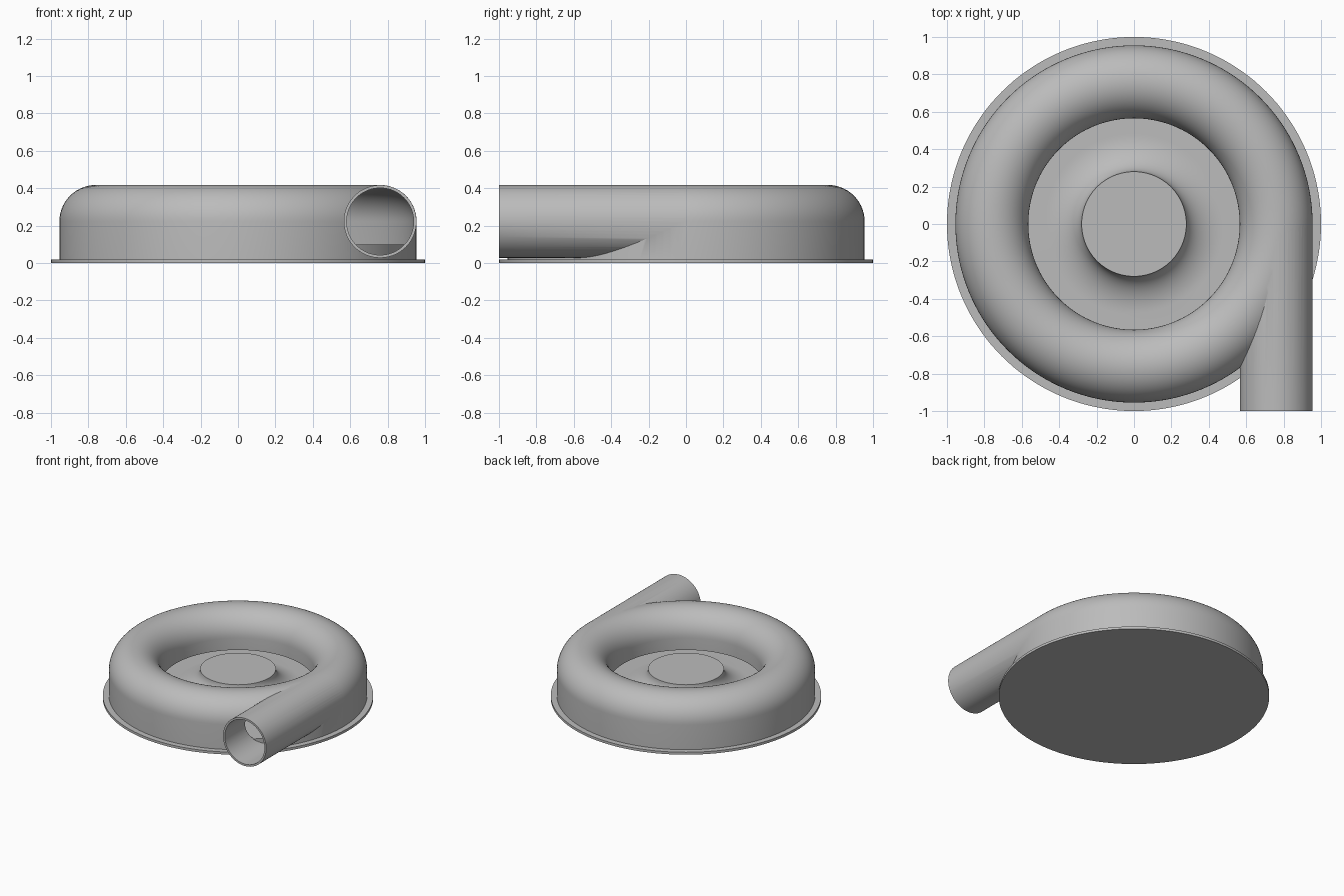
import bpy, bmesh, math
from mathutils import Matrix

cube = bpy.data.objects.get("Cube")
if cube:
    bpy.data.objects.remove(cube, do_unlink=True)

grey = bpy.data.materials.new("plain_grey")
grey.use_nodes = True
colour = (0.5, 0.5, 0.5, 1)
grey.diffuse_color = colour
grey.node_tree.nodes["Principled BSDF"].inputs["Base Color"].default_value = colour

TUBE_R, TUBE_Z = 0.76, 0.222   # centre of the scroll tube


def add_object(name, bm):
    bmesh.ops.remove_doubles(bm, verts=bm.verts, dist=1e-5)
    bmesh.ops.recalc_face_normals(bm, faces=bm.faces)
    mesh = bpy.data.meshes.new(name)
    bm.to_mesh(mesh)
    bm.free()
    mesh.materials.append(grey)
    obj = bpy.data.objects.new(name, mesh)
    bpy.context.collection.objects.link(obj)
    return obj


def lathe(name, profile, steps=144):
    """Turn a closed (radius, height) outline around the z axis."""
    bm = bmesh.new()
    rings = []
    for i in range(steps):
        a = math.tau * i / steps
        rings.append([bm.verts.new((r * math.cos(a), r * math.sin(a), z)) for r, z in profile])
    n = len(profile)
    for i, ring in enumerate(rings):
        following = rings[(i + 1) % steps]
        for j in range(n):
            k = (j + 1) % n
            if profile[j][0] == 0 and profile[k][0] == 0:
                continue
            corners = [ring[j], following[j], following[k], ring[k]]
            if profile[j][0] == 0:
                corners.pop(1)
            elif profile[k][0] == 0:
                corners.pop(2)
            bm.faces.new(corners)
    return add_object(name, bm)


def pipe(name, radius, y0, y1):
    bm = bmesh.new()
    place = Matrix.Translation((TUBE_R, (y0 + y1) / 2, TUBE_Z)) @ Matrix.Rotation(math.pi / 2, 4, "X")
    bmesh.ops.create_cone(bm, cap_ends=True, segments=72, radius1=radius, radius2=radius,
                          depth=y1 - y0, matrix=place)
    return add_object(name, bm)


def dome(radius, steps=28):
    """Half circle over the tube, from the inner side to the outer side."""
    return [(TUBE_R - radius * math.cos(math.pi * i / steps),
             TUBE_Z + radius * math.sin(math.pi * i / steps)) for i in range(steps + 1)]


def combine(target, other, operation):
    mod = target.modifiers.new(operation, "BOOLEAN")
    mod.operation = operation
    mod.solver = "EXACT"
    mod.object = other
    bpy.context.view_layer.objects.active = target
    bpy.ops.object.modifier_apply(modifier=mod.name)
    bpy.data.objects.remove(other, do_unlink=True)


# Scroll casing with tangential outlet, hollowed out
casing = lathe("scroll_casing", [(0.565, 0.02)] + dome(0.195) + [(0.955, 0.02)])
combine(casing, pipe("outlet_pipe", 0.1945, -1.0, 0.0), "UNION")
void = [(0.55, 0.01), (0.55, 0.125), (0.58, 0.125)] + dome(0.18) + [(0.94, 0.01)]
combine(casing, lathe("casing_void", void), "DIFFERENCE")
combine(casing, pipe("outlet_bore", 0.179, -1.1, 0.0), "DIFFERENCE")

# Base flange
base = lathe("base_flange", [(0, 0), (1, 0), (1, 0.02), (0, 0.02)])

# Inner floor with a flared centre hub
flare = []
for i in range(17):
    a = math.pi / 2 * i / 16
    flare.append((0.48 - 0.2 * math.sin(a), 0.235 - 0.135 * math.cos(a)))
hub = lathe("floor_and_hub", [(0, 0.015), (0.945, 0.015), (0.945, 0.1)] + flare + [(0, 0.235)])

for obj in (casing, base, hub):
    bpy.ops.object.select_all(action="DESELECT")
    obj.select_set(True)
    bpy.context.view_layer.objects.active = obj
    bpy.ops.object.shade_smooth_by_angle(angle=math.radians(30))
